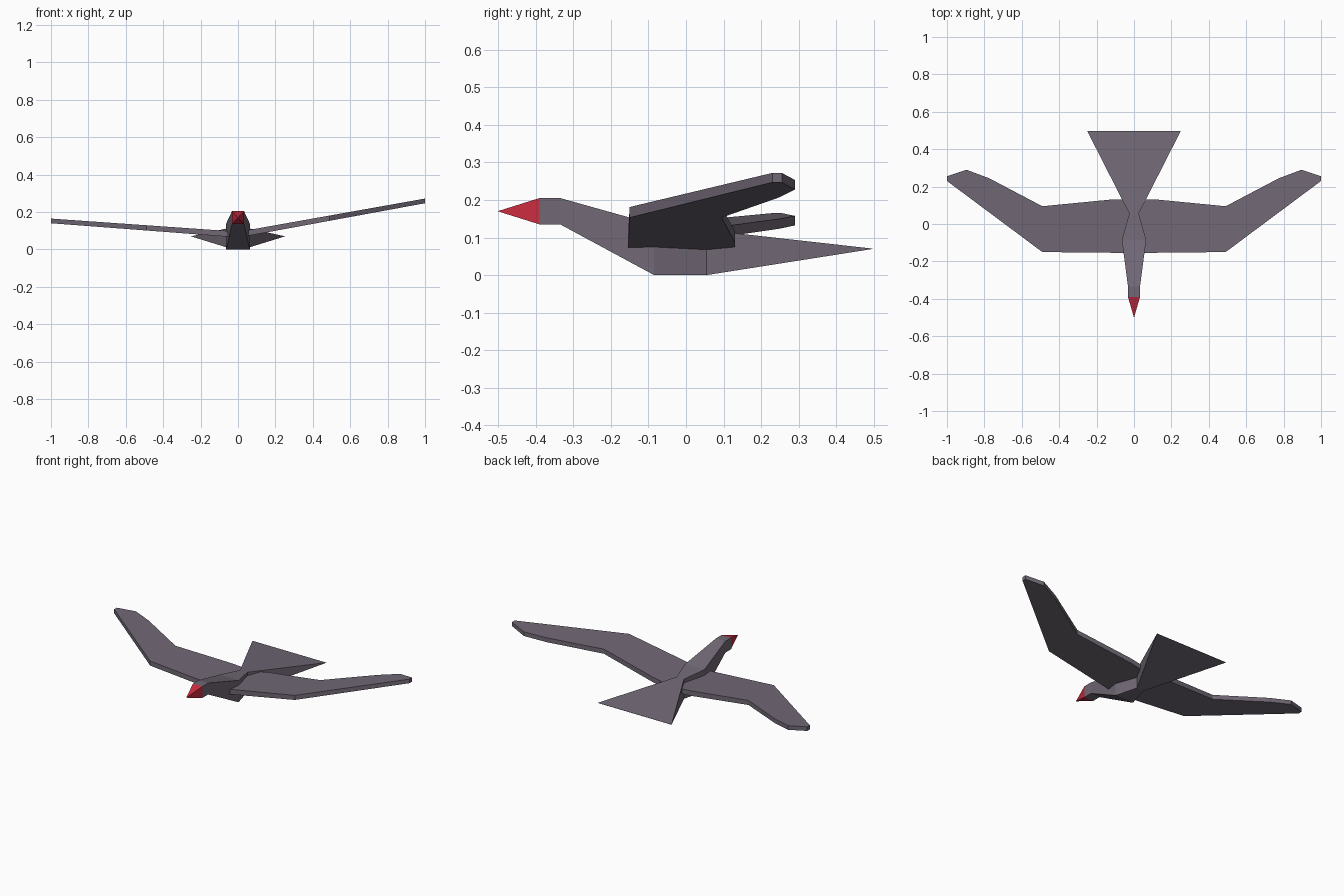
import bpy, bmesh

if "Cube" in bpy.data.objects:
    bpy.data.objects.remove(bpy.data.objects["Cube"])

def material(name, color):
    m = bpy.data.materials.new(name)
    m.diffuse_color = color
    m.use_nodes = True
    m.node_tree.nodes["Principled BSDF"].inputs["Base Color"].default_value = m.diffuse_color
    return m

feather = material("feather", (0.165, 0.14, 0.18, 1))
red = material("red", (0.6, 0.025, 0.05, 1))

def loft(name, rings, mat):
    """Bridge rings of equal point count and cap both ends."""
    bm = bmesh.new()
    loops = [[bm.verts.new(p) for p in r] for r in rings]
    n = len(loops[0])
    for a, b in zip(loops, loops[1:]):
        for i in range(n):
            j = (i + 1) % n
            bm.faces.new((a[i], a[j], b[j], b[i]))
    bm.faces.new(loops[0])
    bm.faces.new(loops[-1])
    bmesh.ops.remove_doubles(bm, verts=bm.verts, dist=1e-5)
    bmesh.ops.recalc_face_normals(bm, faces=bm.faces)
    me = bpy.data.meshes.new(name)
    bm.to_mesh(me)
    bm.free()
    me.materials.append(mat)
    ob = bpy.data.objects.new(name, me)
    bpy.context.collection.objects.link(ob)
    return ob

def section(y, z0, z1, w0, w1):
    return [(-w0, y, z0), (w0, y, z0), (w1, y, z1), (-w1, y, z1)]

# Head, neck, torso and fan tail in one faceted loft
loft("body", [
    section(-0.39, 0.135, 0.205, 0.032, 0.032),
    section(-0.335, 0.135, 0.205, 0.032, 0.032),
    section(-0.085, 0.0, 0.135, 0.063, 0.065),
    section(0.055, 0.0, 0.12, 0.025, 0.025),
    section(0.497, 0.0695, 0.0705, 0.25, 0.25)], feather)

# Beak: four-sided pyramid
loft("beak", [
    section(-0.39, 0.135, 0.205, 0.032, 0.032),
    section(-0.5, 0.1695, 0.1705, 0.0005, 0.0005)], red)

# Wings: bent outline, each raised by its own slope
OUTLINE = [(0, -0.155), (0.49, -0.15), (1.0, 0.23), (1.0, 0.255),
           (0.895, 0.29), (0.775, 0.245), (0.49, 0.095), (0.13, 0.13), (0, 0.13)]

def wing(name, side, slope, root):
    low = [(side * x, y, root + slope * x) for x, y in OUTLINE]
    high = [(x, y, z + 0.031 - 0.006 * abs(x)) for x, y, z in low]
    loft(name, [low, high], feather)

wing("right_wing", 1, 0.184, 0.063)
wing("left_wing", -1, 0.076, 0.064)
